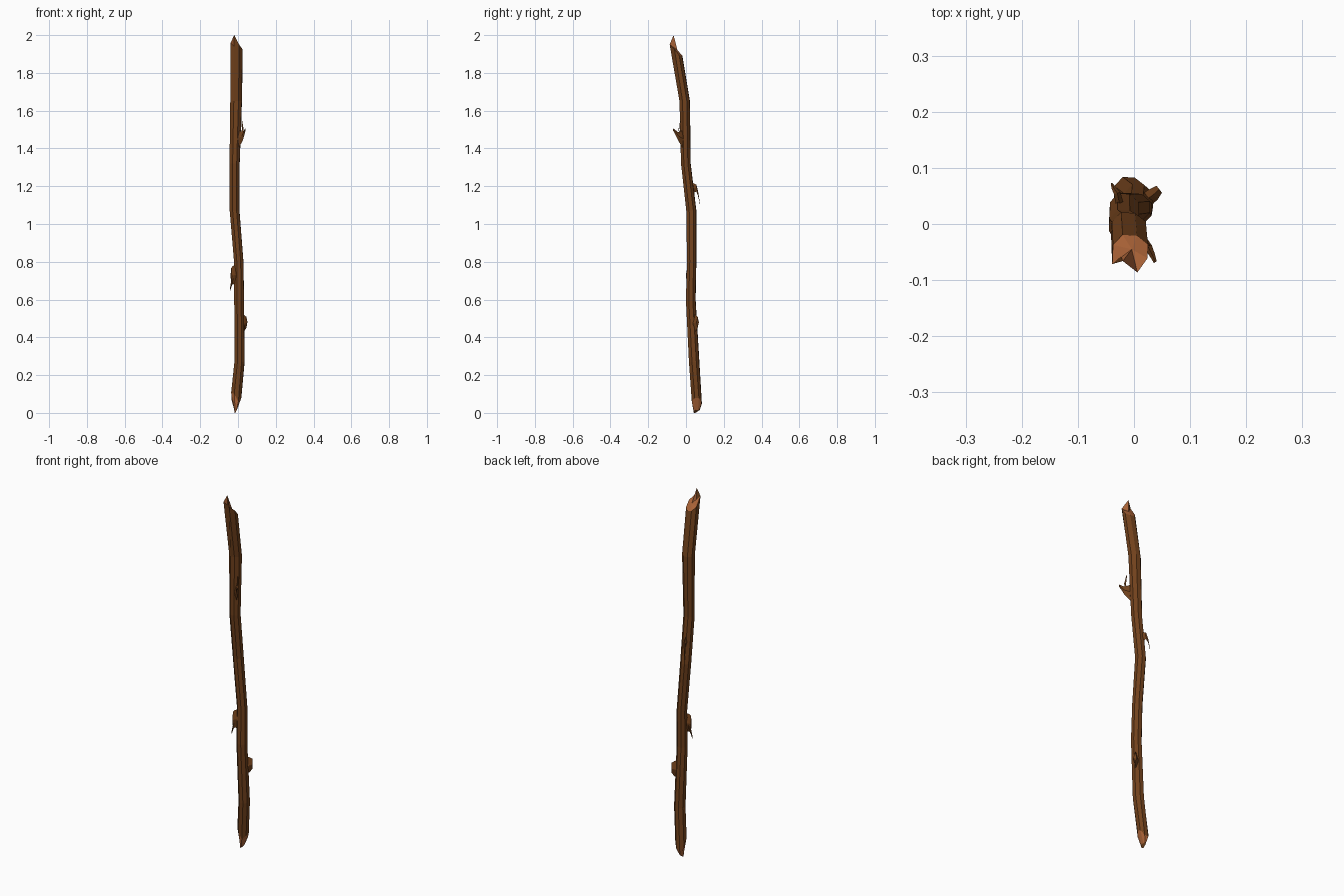
import bpy, bmesh, math
from mathutils import Vector

if "Cube" in bpy.data.objects:
    bpy.data.objects.remove(bpy.data.objects["Cube"])

def material(name, col):
    m = bpy.data.materials.new(name)
    m.diffuse_color = (*col, 1)
    m.use_nodes = True
    m.node_tree.nodes["Principled BSDF"].inputs["Base Color"].default_value = m.diffuse_color
    return m

bark = material("bark", (0.17, 0.055, 0.012))
wood = material("broken_wood", (0.42, 0.13, 0.04))

def loft(name, rings, cut_bands=(), cap_low=None, cap_high=None, cut_caps=False):
    """Skin a list of equal rings; a cap point makes a fan, None a flat cap."""
    bm = bmesh.new()
    vs = [[bm.verts.new(p) for p in r] for r in rings]
    n = len(vs[0])
    for k in range(len(vs) - 1):
        for i in range(n):
            j = (i + 1) % n
            f = bm.faces.new((vs[k][i], vs[k][j], vs[k + 1][j], vs[k + 1][i]))
            f.material_index = 1 if k in cut_bands else 0
    for ring, point in ((vs[0], cap_low), (vs[-1], cap_high)):
        if point is None:
            faces = [bm.faces.new(ring)]
        else:
            c = bm.verts.new(point)
            faces = [bm.faces.new((ring[i], ring[(i + 1) % n], c)) for i in range(n)]
        for f in faces:
            f.material_index = 1 if cut_caps else 0
    bmesh.ops.recalc_face_normals(bm, faces=bm.faces)
    me = bpy.data.meshes.new(name)
    bm.to_mesh(me)
    bm.free()
    me.materials.append(bark)
    me.materials.append(wood)
    ob = bpy.data.objects.new(name, me)
    bpy.context.collection.objects.link(ob)
    return ob

N = 8
def oval(cx, cy, rx, ry, z):
    """Slightly irregular eight-sided section; z is a number or one value per side."""
    pts = []
    for i in range(N):
        a = math.tau * (i + 0.5) / N
        w = (1.08, 1.02, 1.08, 1.03, 1.08, 1.04, 1.06, 1.05)[i]
        pts.append(Vector((cx + rx * w * math.cos(a), cy + ry * w * math.sin(a),
                           z[i] if isinstance(z, tuple) else z)))
    return pts

# Main stick: chiselled lower end, bent shaft, splintered upper end
shaft = [
    oval(-0.012, 0.057, 0.006, 0.016, (0.015, 0.02, 0.015, 0.01, 0, 0, 0.01, 0.015)),
    oval(-0.009, 0.057, 0.027, 0.027, (0.08, 0.05, 0.05, 0.07, 0.11, 0.10, 0.06, 0.08)),
    oval(0.008, 0.043, 0.027, 0.028, 0.27),
    oval(0.006, 0.025, 0.026, 0.026, 0.60),
    oval(0.004, 0.030, 0.025, 0.025, 0.80),
    oval(-0.018, 0.028, 0.026, 0.027, 1.07),
    oval(-0.018, -0.001, 0.027, 0.026, 1.32),
    oval(-0.010, -0.007, 0.031, 0.028, 1.65),
]
tip = oval(-0.007, -0.049, 0.032, 0.030, (1.895, 1.885, 1.89, 1.91, 1.96, 1.955, 1.95, 1.925))
tip[5] = Vector((-0.020, -0.066, 2.0))      # tall splinter
tip[6].y -= 0.008
tip[4].y -= 0.010
shaft.append(tip)
body = loft("stick", shaft, cut_bands=(0,), cap_high=(-0.004, -0.045, 1.92))
for f in body.data.polygons:                # broken face at the top
    if f.center.z > 1.88:
        f.material_index = 1

def twig(name, path, cut=False):
    """Four-sided tapering sprig: points are (x, y, z, half width, half height)."""
    d = Vector(path[-1][:2]) - Vector(path[0][:2])
    side = Vector((-d.y, d.x, 0)).normalized()
    rings = []
    for x, y, z, w, h in path:
        c = Vector((x, y, z))
        up = Vector((0, 0, h))
        rings.append([c + side * w, c + up, c - side * w, c - up])
    return loft(name, rings, cut_caps=cut)

# Forked sprig near the top, with an upper splinter
twig("upper_twig", [(0.005, -0.020, 1.45, 0.012, 0.045), (0.026, -0.042, 1.465, 0.007, 0.022),
                    (0.033, -0.056, 1.485, 0.005, 0.012), (0.038, -0.068, 1.50, 0.003, 0.006)], True)
twig("upper_twig_fork", [(0.020, -0.034, 1.465, 0.006, 0.018), (0.025, -0.038, 1.50, 0.005, 0.012),
                         (0.021, -0.030, 1.545, 0.002, 0.004)], True)

# Drooping thorn on the back
twig("back_thorn", [(-0.022, 0.020, 1.19, 0.008, 0.035), (-0.030, 0.055, 1.19, 0.006, 0.018),
                    (-0.036, 0.064, 1.16, 0.004, 0.012), (-0.040, 0.073, 1.11, 0.0015, 0.005)])

# Peeling bark sliver on the left
twig("left_sliver", [(-0.005, 0.022, 0.73, 0.012, 0.055), (-0.027, 0.010, 0.73, 0.010, 0.048),
                     (-0.036, 0.006, 0.725, 0.008, 0.042)])
twig("left_sliver_tail", [(-0.024, 0.012, 0.72, 0.008, 0.03), (-0.034, 0.008, 0.69, 0.006, 0.02),
                          (-0.043, 0.005, 0.65, 0.002, 0.008)])

# Stub of a snapped branch on the right
twig("right_stub", [(0.010, 0.035, 0.47, 0.014, 0.055), (0.034, 0.052, 0.475, 0.012, 0.042),
                    (0.045, 0.062, 0.48, 0.008, 0.028)])
